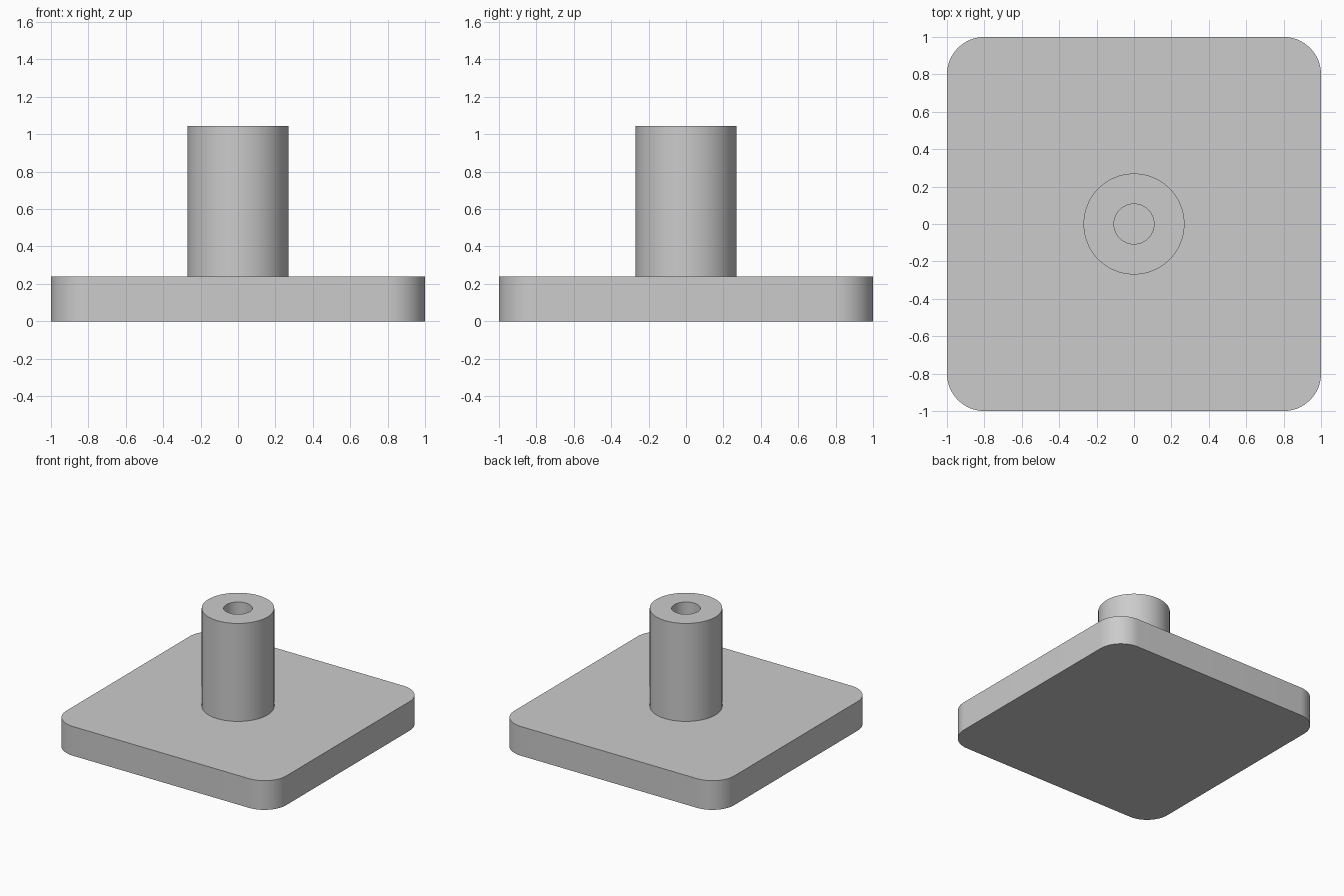
import bpy, bmesh
from math import cos, sin, pi

cube = bpy.data.objects.get("Cube")
if cube:
    bpy.data.objects.remove(cube, do_unlink=True)

PLATE_TOP, POST_TOP = 0.24, 1.045
HALF, CORNER = 1.0, 0.2
POST_R, BORE_R = 0.27, 0.107

grey = bpy.data.materials.new("plain grey")
grey.use_nodes = True
colour = (0.6, 0.6, 0.6, 1)
grey.diffuse_color = colour
grey.node_tree.nodes["Principled BSDF"].inputs["Base Color"].default_value = colour


def finish(name, bm):
    """Turn a bmesh into a grey object with smooth walls and sharp rims."""
    bmesh.ops.recalc_face_normals(bm, faces=bm.faces)
    mesh = bpy.data.meshes.new(name)
    bm.to_mesh(mesh)
    bm.free()
    mesh.materials.append(grey)
    obj = bpy.data.objects.new(name, mesh)
    bpy.context.collection.objects.link(obj)
    bpy.ops.object.select_all(action='DESELECT')
    obj.select_set(True)
    bpy.context.view_layer.objects.active = obj
    bpy.ops.object.shade_smooth_by_angle(angle=pi / 6)
    return obj


def ring(bm, radius, z, count=96):
    return [bm.verts.new((radius * cos(2 * pi * i / count),
                          radius * sin(2 * pi * i / count), z))
            for i in range(count)]


def bridge(bm, a, b):
    for i in range(len(a)):
        j = (i + 1) % len(a)
        bm.faces.new((a[i], a[j], b[j], b[i]))


# Base plate: rounded square outline, extruded upwards
bm = bmesh.new()
inner, steps = HALF - CORNER, 16
outline = []
for quarter, (sx, sy) in enumerate([(1, 1), (-1, 1), (-1, -1), (1, -1)]):
    for k in range(steps + 1):
        a = (quarter + k / steps) * pi / 2
        outline.append((sx * inner + CORNER * cos(a), sy * inner + CORNER * sin(a)))
low, high = [[bm.verts.new((x, y, z)) for x, y in outline] for z in (0, PLATE_TOP)]
bridge(bm, low, high)
bm.faces.new(low)
bm.faces.new(high)
finish("base_plate", bm)

# Hollow post: outer wall, top rim and bore, with the plate as the bore floor
bm = bmesh.new()
rings = [ring(bm, r, z) for r, z in [(POST_R, PLATE_TOP), (POST_R, POST_TOP),
                                     (BORE_R, POST_TOP), (BORE_R, PLATE_TOP)]]
for a, b in zip(rings, rings[1:]):
    bridge(bm, a, b)
post = finish("hollow_post", bm)
# The open shell must face outwards, so the rim has to point up
rim = [p for p in post.data.polygons if p.center.z > POST_TOP - 0.001]
if rim[0].normal.z < 0:
    post.data.flip_normals()
